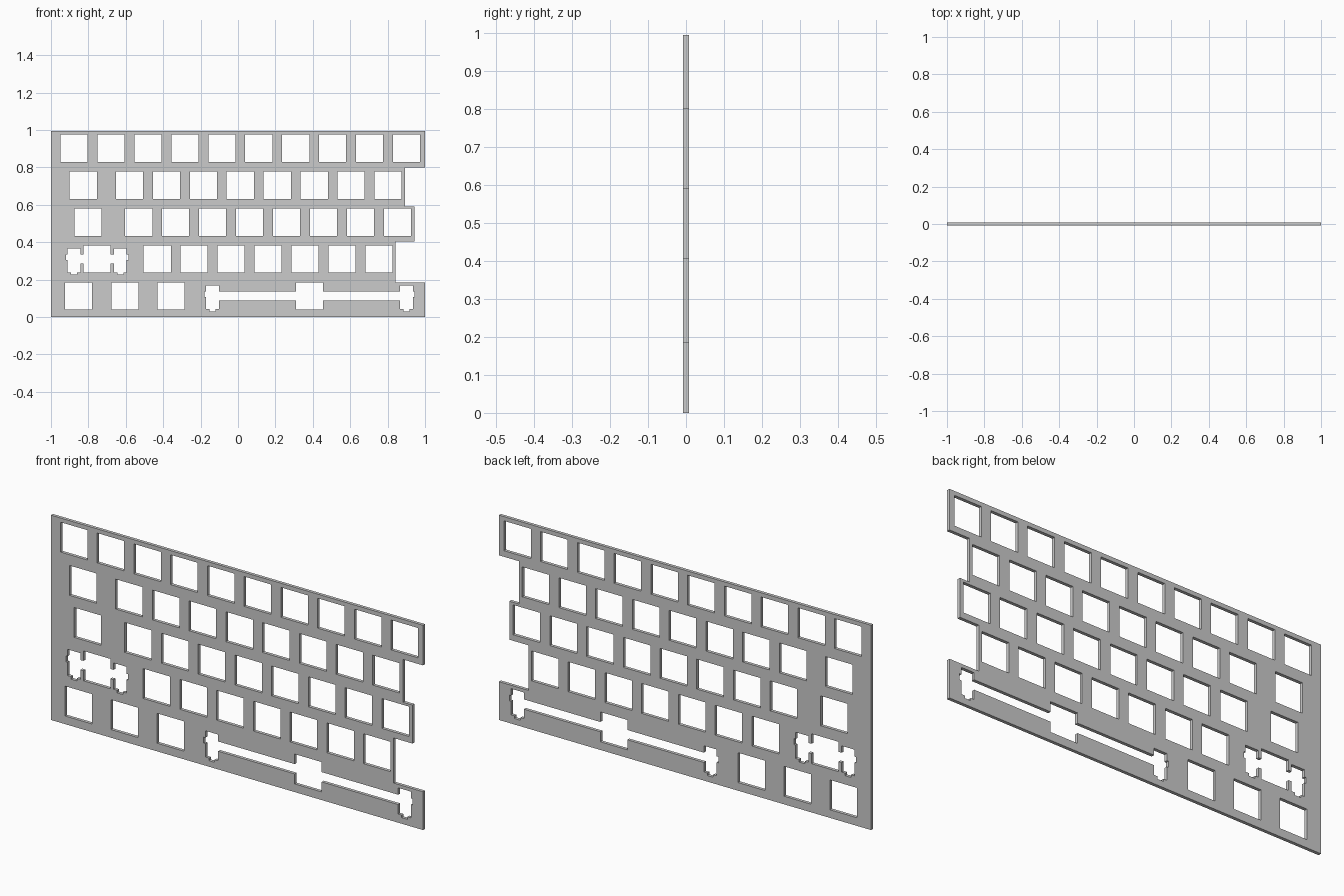
import bpy, bmesh, math

if "Cube" in bpy.data.objects:
    bpy.data.objects.remove(bpy.data.objects["Cube"])

MM = 2 / 192.88            # model units per millimetre
U = 19.05 * MM             # key pitch
X0 = 1 - 10 * U            # left edge of the key grid
Z0 = 0.112                 # centre height of the bottom row
THICK = 1.5 * MM

curve = bpy.data.curves.new("switch_plate", 'CURVE')
curve.dimensions = '2D'
curve.fill_mode = 'BOTH'
curve.extrude = THICK / 2


def loop(points):
    s = curve.splines.new('POLY')
    s.points.add(len(points) - 1)
    for p, (x, z) in zip(s.points, points):
        p.co = (x, z, 0, 1)
    s.use_cyclic_u = True


def cutout(unit, row, half):
    """Hole symmetric about its centre line; half is the right side in mm."""
    cx, cz = X0 + unit * U, Z0 + row * U
    pts = half + [(-x, z) for x, z in reversed(half)]
    loop([(cx + x * MM, cz + z * MM) for x, z in pts])


def switch(unit, row):
    cutout(unit, row, [(7, 7), (7, -7)])


def stabilised(unit, row, d):
    """Switch hole joined by a wire channel to stabiliser slots at +-d mm."""
    a, b = d - 3.325, d + 3.325
    cutout(unit, row, [
        (7, 7), (7, 2.3), (a, 2.3), (a, 5.53), (b, 5.53), (b, 2.3),
        (d + 4.2, 2.3), (d + 4.2, -0.5), (b, -0.5), (b, -6.77),
        (d + 1.525, -6.77), (d + 1.525, -7.97), (d - 1.525, -7.97),
        (d - 1.525, -6.77), (a, -6.77), (a, -2.3), (7, -2.3), (7, -7)])


# Plate outline with the stepped right edge
loop([(-1, 0), (1, 0), (1, 0.186), (0.842, 0.186), (0.842, 0.405),
      (0.944, 0.405), (0.944, 0.592), (0.893, 0.592), (0.893, 0.80),
      (1, 0.80), (1, 0.995), (-1, 0.995)])

# Regular rows: row index, first regular key centre, number of keys
for row, first, count in [(4, 0.5, 10), (3, 2, 8), (2, 2.25, 8), (1, 2.75, 7)]:
    for i in range(count):
        switch(first + i, row)

# Wide keys at the left and along the bottom row
for unit, row in [(0.75, 3), (0.875, 2), (0.625, 0), (1.875, 0), (3.125, 0)]:
    switch(unit, row)

# Shift key and space bar
stabilised(1.125, 1, 11.938)
stabilised(6.875, 0, 50)

# Turn the filled profile into an upright mesh plate
tmp = bpy.data.objects.new("profile", curve)
bpy.context.collection.objects.link(tmp)
deps = bpy.context.evaluated_depsgraph_get()
mesh = bpy.data.meshes.new_from_object(tmp.evaluated_get(deps))
bpy.data.objects.remove(tmp)

bm = bmesh.new()
bm.from_mesh(mesh)
bmesh.ops.remove_doubles(bm, verts=bm.verts, dist=1e-5)
for v in bm.verts:
    x, z, d = v.co
    v.co = (x, -d, z)
bmesh.ops.recalc_face_normals(bm, faces=bm.faces)
for f in bm.faces:
    f.smooth = False
bm.to_mesh(mesh)
bm.free()

plate = bpy.data.objects.new("switch_plate", mesh)
bpy.context.collection.objects.link(plate)
